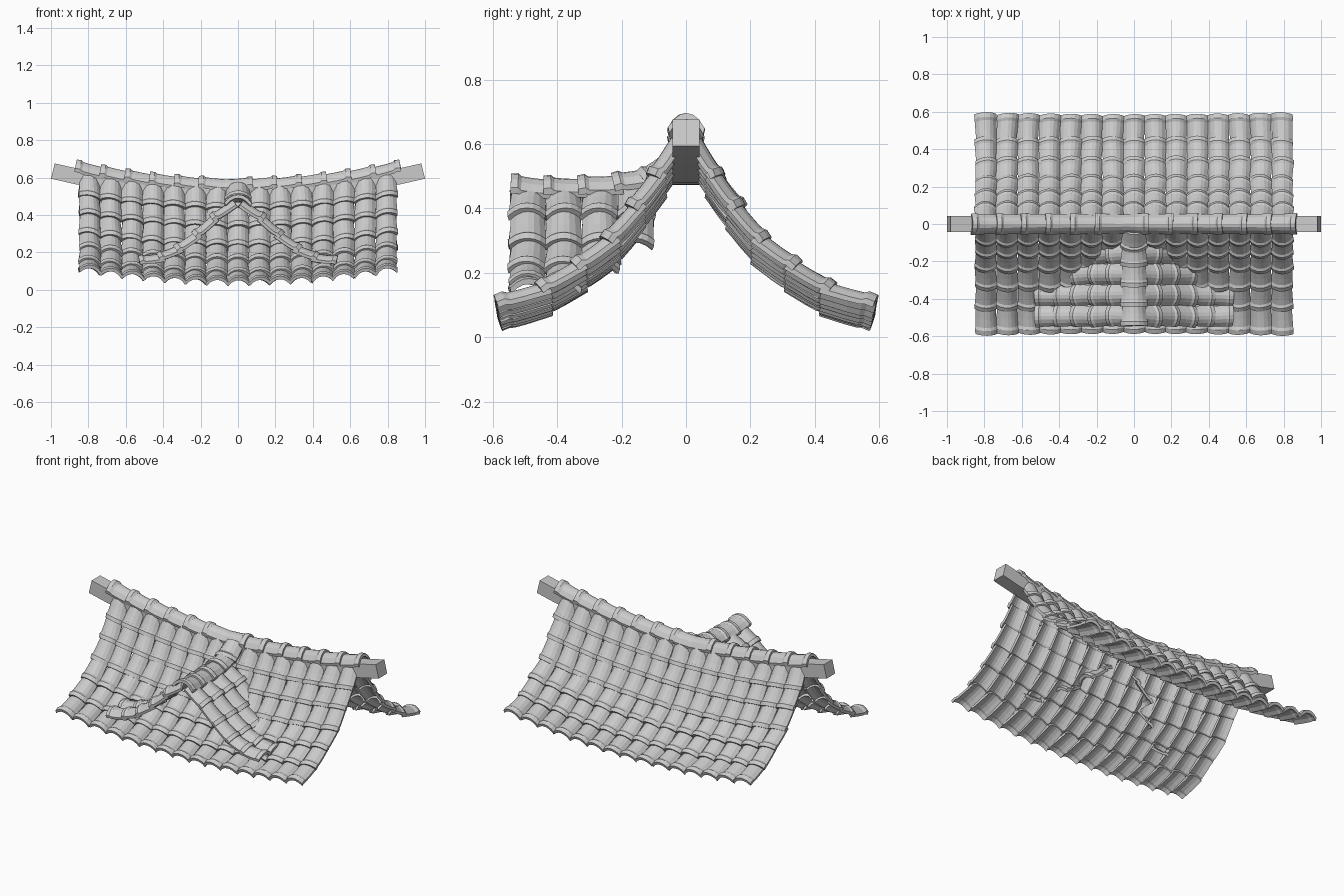
import bpy, bmesh, random
from mathutils import Vector

if "Cube" in bpy.data.objects:
    bpy.data.objects.remove(bpy.data.objects["Cube"])

random.seed(4)


def jit(a):
    return random.uniform(-a, a)


def add_tile(bm, p0, p1, across, w0, w1, h, t, lift=0.012, over=0.012, segs=6):
    """Arched tile from upper end p0 to lower end p1, with a thickened lower lip."""
    p0, p1 = Vector(p0), Vector(p1)
    d = (p1 - p0).normalized()
    a = Vector(across).normalized()
    n = a.cross(d).normalized()
    if n.z < 0:
        n = -n
    length = (p1 - p0).length
    # station: distance, half width, lift, thickness
    stations = [(-over, w0, 0.0, t),
                (length * 0.5, (w0 + w1) / 2, lift * 0.3, t),
                (length * 0.8, w1 * 0.97, lift * 0.6, t),
                (length * 0.9, w1 * 1.02, lift, t * 1.25),
                (length + over, w1, lift * 0.9, t * 1.2)]
    rings = []
    for dist, w, up, th in stations:
        outer, inner = [], []
        for i in range(segs + 1):
            s = -1 + 2 * i / segs
            arch = h * (1 - abs(s) ** 2.2) + up
            c = p0 + d * dist
            outer.append(bm.verts.new(c + a * (s * w) + n * (arch + th)))
            inner.append(bm.verts.new(c + a * (s * w * 0.93) + n * arch))
        rings.append(outer + inner[::-1])
    m = len(rings[0])
    for r, q in zip(rings, rings[1:]):
        for i in range(m):
            j = (i + 1) % m
            bm.faces.new((r[i], r[j], q[j], q[i]))
    for r in (rings[0], rings[-1]):
        for i in range(segs):
            bm.faces.new((r[i], r[i + 1], r[m - 2 - i], r[m - 1 - i]))


def finish(bm, name):
    bmesh.ops.recalc_face_normals(bm, faces=bm.faces[:])
    me = bpy.data.meshes.new(name)
    bm.to_mesh(me)
    bm.free()
    ob = bpy.data.objects.new(name, me)
    bpy.context.collection.objects.link(ob)
    return ob


# Main roof: sagging slopes of overlapping tiles, front and back
slope = [(0.012, 0.52), (0.065, 0.425), (0.13, 0.325), (0.21, 0.22),
         (0.315, 0.135), (0.425, 0.062), (0.555, 0.014)]
PITCH = 0.1135
for side, name in ((-1, "front_roof_tiles"), (1, "back_roof_tiles")):
    bm = bmesh.new()
    for col in range(-7, 8):
        x = col * PITCH
        rise = 0.1 * x * x
        ey = 0.012 * (abs(x) / 0.8) ** 2
        for i, ((ya, za), (yb, zb)) in enumerate(zip(slope, slope[1:])):
            dx = jit(0.004)
            last = i == len(slope) - 2
            add_tile(bm, (x + dx, side * ya, za + rise),
                     (x - dx, side * (yb + (ey if last else jit(0.004))), zb + rise),
                     (1, jit(0.03), 0.2 * x + jit(0.03)),
                     0.053, 0.06, 0.033, 0.015)
    finish(bm, name)

# Dormer: small gable whose columns sink into the front slope
gable = [(0.01, 0.435), (0.11, 0.36), (0.2, 0.272), (0.3, 0.195),
         (0.4, 0.148), (0.51, 0.125)]
columns = [(-0.492, 5), (-0.38, 5), (-0.268, 3), (-0.156, 2)]
for side, name in ((-1, "dormer_left_tiles"), (1, "dormer_right_tiles")):
    bm = bmesh.new()
    for y, rows in columns:
        for (xa, za), (xb, zb) in list(zip(gable, gable[1:]))[:rows]:
            dy = jit(0.004)
            add_tile(bm, (side * xa, y + dy, za), (side * xb, y - dy, zb),
                     (jit(0.03), 1, jit(0.03)), 0.052, 0.059, 0.032, 0.015)
    finish(bm, name)

# Dormer ridge caps
bm = bmesh.new()
path = [(-0.03, 0.525), (-0.1, 0.468), (-0.205, 0.443), (-0.32, 0.432),
        (-0.43, 0.43), (-0.535, 0.436)]
for (ya, za), (yb, zb) in zip(path, path[1:]):
    add_tile(bm, (0, ya, za), (0, yb, zb), (1, 0, jit(0.03)),
             0.06, 0.072, 0.042, 0.016)
finish(bm, "dormer_ridge_caps")


# Ridge beam: curved square timber, ends rising
def ridge_z(x):
    return 0.515 + 0.122 * x * x


bm = bmesh.new()
prev = None
for i in range(-8, 9):
    x = i / 8 * 0.99
    tan = Vector((1, 0, 0.244 * x)).normalized()
    up = Vector((-tan.z, 0, tan.x))
    c = Vector((x, 0, ridge_z(x)))
    ring = [bm.verts.new(c + up * (sz * 0.042) + Vector((0, sy * 0.042, 0)))
            for sy, sz in ((-1, -1), (1, -1), (1, 1), (-1, 1))]
    if prev:
        for k in range(4):
            bm.faces.new((prev[k], prev[(k + 1) % 4], ring[(k + 1) % 4], ring[k]))
    else:
        bm.faces.new(ring)
    prev = ring
bm.faces.new(prev)
finish(bm, "ridge_beam")

# Ridge caps: laid outward from the middle cap
bm = bmesh.new()
STEP = 0.133
for k in range(-6, 7):
    s = -1 if k < 0 else 1
    xa, xb = k * STEP - s * STEP / 2, k * STEP + s * STEP / 2
    add_tile(bm, (xa, 0, ridge_z(xa) + 0.012), (xb, 0, ridge_z(xb) + 0.012),
             (jit(0.03), 1, jit(0.05)), 0.05, 0.057, 0.046, 0.016, lift=0.013)
finish(bm, "ridge_caps")
